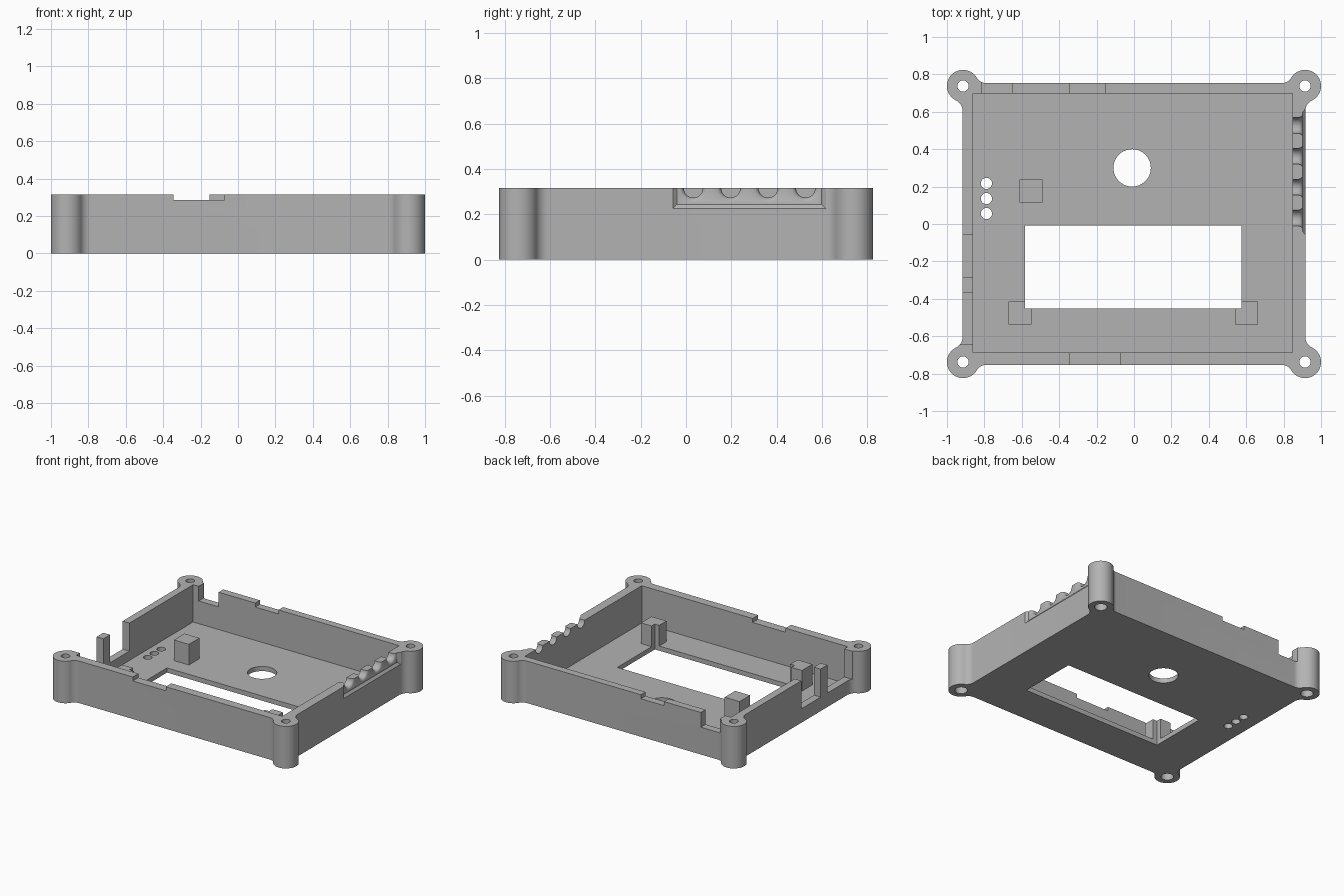
import bpy, bmesh
from math import sin, cos, pi, sqrt, atan2
from mathutils import Vector

if "Cube" in bpy.data.objects:
    bpy.data.objects.remove(bpy.data.objects["Cube"], do_unlink=True)

GREY = 0.45
mat = bpy.data.materials.new("plain grey")
mat.use_nodes = True
mat.diffuse_color = (GREY, GREY, GREY, 1)
mat.node_tree.nodes["Principled BSDF"].inputs["Base Color"].default_value = (GREY, GREY, GREY, 1)

H, FLOOR = 0.315, 0.035            # case height, floor thickness
WX, WY = 0.917, 0.753              # outer wall planes
PX, PY, PR, FR = 0.914, 0.738, 0.086, 0.06   # corner posts and their fillets


def loft(name, rings):
    """Closed solid skinned through matching rings, with flat ends."""
    bm = bmesh.new()
    vs = [[bm.verts.new(p) for p in ring] for ring in rings]
    n = len(vs[0])
    for a, b in zip(vs, vs[1:]):
        for i in range(n):
            j = (i + 1) % n
            bm.faces.new((a[i], a[j], b[j], b[i]))
    bm.faces.new(vs[0][::-1])
    bm.faces.new(vs[-1])
    bmesh.ops.recalc_face_normals(bm, faces=bm.faces)
    mesh = bpy.data.meshes.new(name)
    bm.to_mesh(mesh)
    bm.free()
    mesh.materials.append(mat)
    ob = bpy.data.objects.new(name, mesh)
    bpy.context.collection.objects.link(ob)
    return ob


def box(name, x0, x1, y0, y1, z0, z1):
    return loft(name, [[(x0, y0, z), (x1, y0, z), (x1, y1, z), (x0, y1, z)] for z in (z0, z1)])


def arc(c, r, a0, a1, n):
    return [(c[0] + r * cos(a0 + (a1 - a0) * i / n),
             c[1] + r * sin(a0 + (a1 - a0) * i / n)) for i in range(n + 1)]


def rod(name, x, y, r, z0, z1):
    pts = arc((x, y), r, 0, 2 * pi, 40)[:-1]
    return loft(name, [[(px, py, z) for px, py in pts] for z in (z0, z1)])


def activate(ob):
    bpy.ops.object.select_all(action='DESELECT')
    ob.select_set(True)
    bpy.context.view_layer.objects.active = ob


def cut(ob, *cutters):
    for c in cutters:
        activate(ob)
        m = ob.modifiers.new("cut", 'BOOLEAN')
        m.operation, m.solver, m.object = 'DIFFERENCE', 'EXACT', c
        bpy.ops.object.modifier_apply(modifier=m.name)
        bpy.data.objects.remove(c, do_unlink=True)


def corner():
    """One quarter of the outline: side fillet, post, end fillet."""
    da = sqrt((PR + FR) ** 2 - (WX + FR - PX) ** 2)
    db = sqrt((PR + FR) ** 2 - (WY + FR - PY) ** 2)
    ca, cb = (WX + FR, PY - da), (PX - db, WY + FR)
    ta = atan2(PY - ca[1], PX - ca[0])
    tb = atan2(PY - cb[1], PX - cb[0])
    return (arc(ca, FR, pi, ta, 10)[:-1]
            + arc((PX, PY), PR, ta - pi, tb + pi, 36)
            + arc(cb, FR, tb, -pi / 2, 10)[1:])


def window():
    return box("window_cutter", -0.583, 0.575, -0.452, -0.008, -0.1, 1)


# Case body with the four corner posts
q = corner()
outline = (q + [(-x, y) for x, y in q[::-1]]
           + [(-x, -y) for x, y in q] + [(x, -y) for x, y in q[::-1]])
case = loft("case_tray", [[(x, y, z) for x, y in outline] for z in (0, H)])

# Cavity and floor openings
cut(case, box("cavity", -0.861, 0.848, -0.687, 0.698, FLOOR, 1), window(),
    rod("round_opening", -0.01, 0.3, 0.1, -0.1, 0.2))
for y in (0.217, 0.136, 0.056):
    cut(case, rod("indicator_hole", -0.789, y, 0.03, -0.1, 0.2))

# Screw holes, wider at the bottom
for sx in (-1, 1):
    for sy in (-1, 1):
        cut(case, rod("screw_hole", sx * PX, sy * PY, 0.03, -0.1, 1),
            rod("screw_head", sx * PX, sy * PY, 0.043, -0.1, 0.1))

# Notches in the wall tops
cut(case,
    box("front_notch", -0.345, -0.072, -0.8, -0.66, 0.285, 1),
    box("back_notch", -0.345, -0.153, 0.66, 0.8, 0.285, 1),
    box("back_deep_notch", -0.815, -0.65, 0.66, 0.8, 0.205, 1),
    box("side_notch", -1, -0.83, -0.286, -0.056, 0.105, 1),
    box("side_notch", -1, -0.83, -0.644, -0.366, 0.105, 1))

# Sloped recess on the cable side
cut(case, loft("cable_recess", [
    [(x, -0.04 - g, 0.243 - g), (x, 0.598 + g, 0.243 - g), (x, 0.598 + g, 1), (x, -0.04 - g, 1)]
    for x, g in ((0.902, 0), (0.932, 0.036))]))

# Flared cable grooves
flare = [(0.8, 0.042), (0.88, 0.042), (0.89, 0.045), (0.898, 0.051), (0.902, 0.059), (0.95, 0.059)]
for i in range(4):
    y = 0.032 + i * 0.165
    cut(case, loft("cable_groove", [
        [(x, py, pz) for py, pz in arc((y, H), r, 0, 2 * pi, 32)[:-1]] for x, r in flare]))

# Board supports standing on the floor, trimmed by the window
supports = []
for x, y in ((-0.55, 0.177), (-0.61, -0.476), (0.601, -0.476)):
    s = box("board_support", x - 0.062, x + 0.062, y - 0.062, y + 0.062, FLOOR, 0.19)
    if y < 0:
        cut(s, window())
    supports.append(s)

activate(case)
bpy.ops.object.shade_smooth_by_angle(angle=pi / 6)
